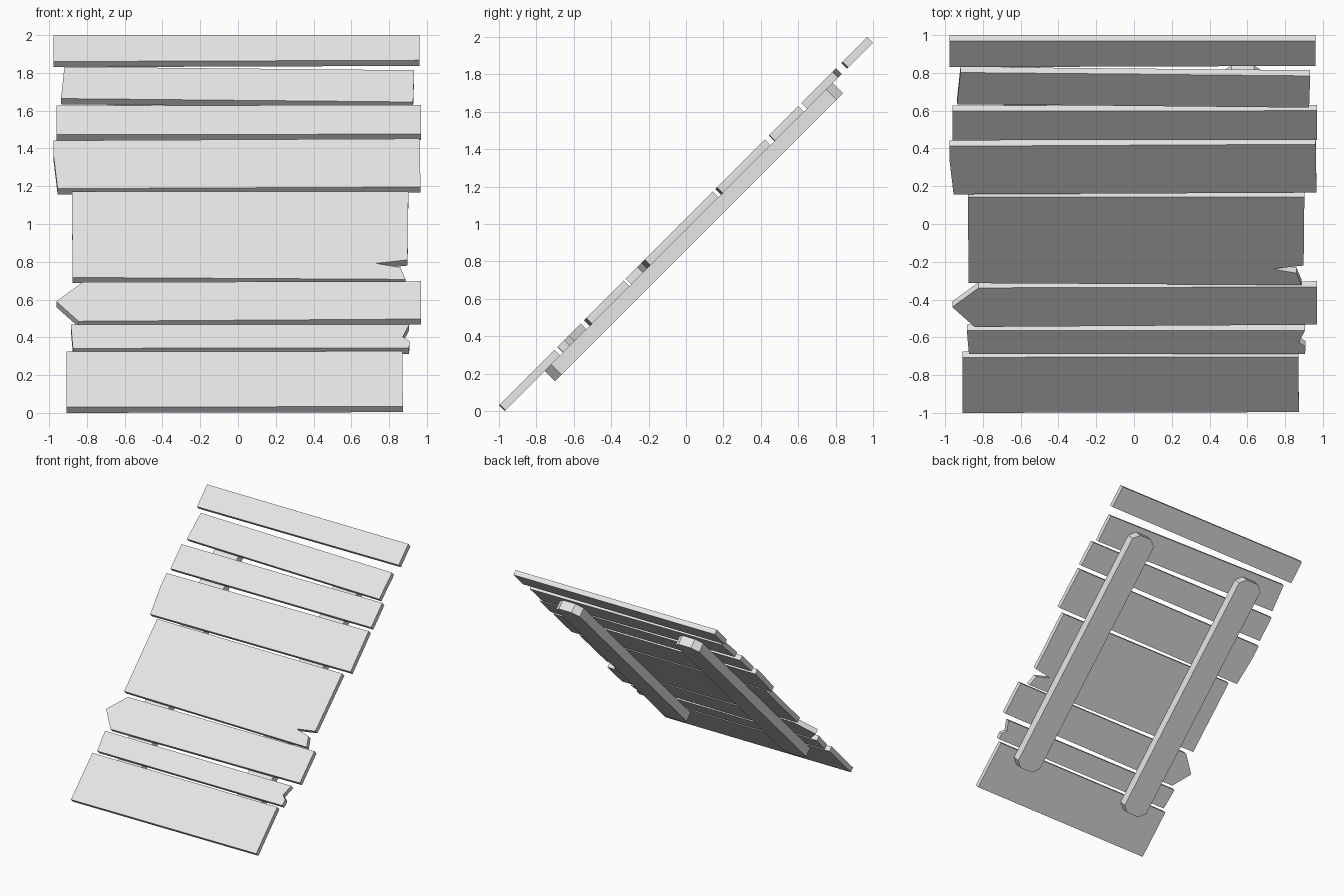
import bpy
import bmesh

cube = bpy.data.objects.get("Cube")
if cube:
    bpy.data.objects.remove(cube, do_unlink=True)

grey = bpy.data.materials.new("plain_grey")
grey.use_nodes = True
colour = (0.8, 0.8, 0.8, 1)
grey.diffuse_color = colour
grey.node_tree.nodes["Principled BSDF"].inputs["Base Color"].default_value = colour

THICK = 0.03      # plank depth, measured along y and z
BRACE = 0.085     # depth of the brace underside


def on_slope(x, s, depth):
    """Point on the 45 degree panel: s is the height, depth goes below the face."""
    return (x, s - 1 - THICK + depth, s - depth)


def slab(name, outline, top, bottom):
    """Extrude an outline (x, s) through the slope between two depths."""
    bm = bmesh.new()
    upper = [bm.verts.new(on_slope(x, s, top)) for x, s in outline]
    lower = [bm.verts.new(on_slope(x, s, bottom)) for x, s in outline]
    bm.faces.new(upper)
    bm.faces.new(lower[::-1])
    for i in range(len(outline)):
        j = (i + 1) % len(outline)
        bm.faces.new((upper[i], lower[i], lower[j], upper[j]))
    bmesh.ops.recalc_face_normals(bm, faces=bm.faces)
    mesh = bpy.data.meshes.new(name)
    bm.to_mesh(mesh)
    bm.free()
    mesh.materials.append(grey)
    obj = bpy.data.objects.new(name, mesh)
    bpy.context.collection.objects.link(obj)


# Planks from bottom to top: lower left, lower right, broken right edge,
# upper right, upper left, broken left edge
planks = {
    "bottom_plank": [(-.907, .03), (.873, .034), (.87, .327), (-.907, .324)],
    "notched_narrow_plank": [(-.874, .342), (.905, .343), (.909, .38), (.872, .403),
                             (.906, .467), (-.885, .467)],
    "pointed_plank": [(-.844, .485), (.968, .497), (.968, .697), (-.822, .692), (-.962, .59)],
    "split_wide_plank": [(-.877, .717), (.886, .707), (.86, .77), (.732, .792),
                         (.898, .81), (.902, 1.173), (-.878, 1.173)],
    "chipped_plank": [(-.955, 1.187), (.966, 1.196), (.962, 1.452), (-.976, 1.442), (-.976, 1.36)],
    "upper_narrow_plank": [(-.961, 1.473), (.969, 1.476), (.968, 1.63), (-.96, 1.627)],
    "slanted_plank": [(-.937, 1.664), (.927, 1.646), (.933, 1.814), (-.919, 1.832)],
    "top_plank": [(-.976, 1.86), (.96, 1.867), (.96, 2.0), (-.976, 2.0)],
}
for name, outline in planks.items():
    slab(name, outline, 0, THICK)

# Two braces under the planks, with clipped corners at both ends
LOW, HIGH, INNER, OUTER = 0.244, 1.784, 0.46, 0.69
CUT_X, CUT_S = 0.055, 0.035
for name, side in (("left_brace", 1), ("right_brace", -1)):
    ends = []
    for s, d in ((LOW, CUT_S), (HIGH, -CUT_S)):
        end = [(INNER, s + d), (INNER + CUT_X, s), (OUTER - CUT_X, s), (OUTER, s + d)]
        ends += end if d > 0 else end[::-1]
    slab(name, [(side * x, s) for x, s in ends], THICK, BRACE)
